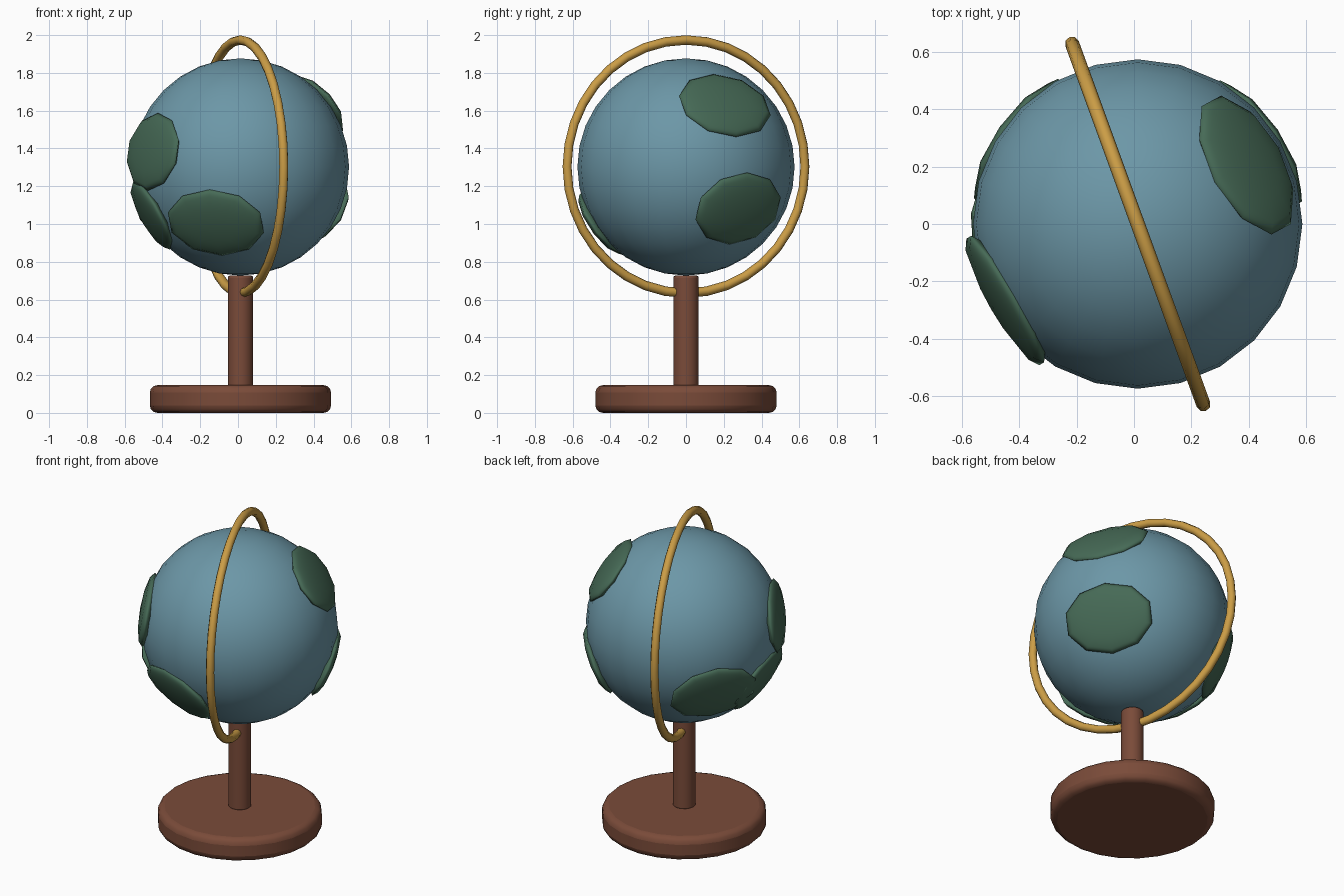
import bpy
import math
from mathutils import Vector, Matrix

if "Cube" in bpy.data.objects:
    bpy.data.objects.remove(bpy.data.objects["Cube"])

CX, CZ, R = 0.013, 1.302, 0.575   # globe centre and radius


def material(name, rgb):
    lin = [((c / 255 + 0.055) / 1.055) ** 2.4 for c in rgb]
    m = bpy.data.materials.new(name)
    m.diffuse_color = (*lin, 1)
    m.use_nodes = True
    m.node_tree.nodes["Principled BSDF"].inputs["Base Color"].default_value = m.diffuse_color
    return m


WOOD = material("brown wood", (122, 75, 57))
OCEAN = material("ocean blue", (108, 151, 167))
LAND = material("land green", (70, 106, 86))
BRASS = material("brass", (203, 157, 70))


def finish(name, mat, angle):
    ob = bpy.context.object
    ob.name = name
    ob.data.materials.append(mat)
    bpy.ops.object.shade_smooth_by_angle(angle=math.radians(angle))
    return ob


def post(name, radius, z0, z1, sides, bevel):
    bpy.ops.mesh.primitive_cylinder_add(vertices=sides, radius=radius, depth=z1 - z0,
                                        location=(CX, 0, (z0 + z1) / 2))
    ob = finish(name, WOOD, 40)
    mod = ob.modifiers.new("rounded rim", 'BEVEL')
    mod.width, mod.segments, mod.limit_method = bevel, 3, 'ANGLE'
    mod.angle_limit = math.radians(40)


# Stand
post("base", 0.48, 0, 0.147, 24, 0.04)
post("stem", 0.067, 0.14, 0.727, 16, 0.012)

# Globe
bpy.ops.mesh.primitive_uv_sphere_add(segments=24, ring_count=16, radius=R, location=(CX, 0, CZ))
finish("globe", OCEAN, 60)

# Upright ring around the globe, turned about z
bpy.ops.mesh.primitive_torus_add(major_segments=36, minor_segments=8, major_radius=0.67,
                                 minor_radius=0.025, location=(CX, 0, CZ + 0.002),
                                 rotation=(math.pi / 2, 0, math.radians(-70)))
finish("meridian_ring", BRASS, 60)

# Land patches: flattened spheres laid on the globe at (azimuth, latitude)
patches = [(253.3, -33), (210, 8.5), (190, -28), (145, -24), (28.5, 37), (34, -24)]
for i, (az, lat) in enumerate(patches):
    a, l = math.radians(az), math.radians(lat)
    out = Vector((math.cos(l) * math.cos(a), math.cos(l) * math.sin(a), math.sin(l)))
    east = Vector((-math.sin(a), math.cos(a), 0))
    north = out.cross(east)
    bpy.ops.mesh.primitive_uv_sphere_add(segments=10, ring_count=6, radius=1)
    ob = finish(f"land_{i + 1}", LAND, 60)
    turn = Matrix((east, north, out)).transposed().to_4x4()
    ob.matrix_world = (Matrix.Translation(Vector((CX, 0, CZ)) + out * 0.54) @ turn
                       @ Matrix.Diagonal((0.268, 0.208, 0.05, 1)))
